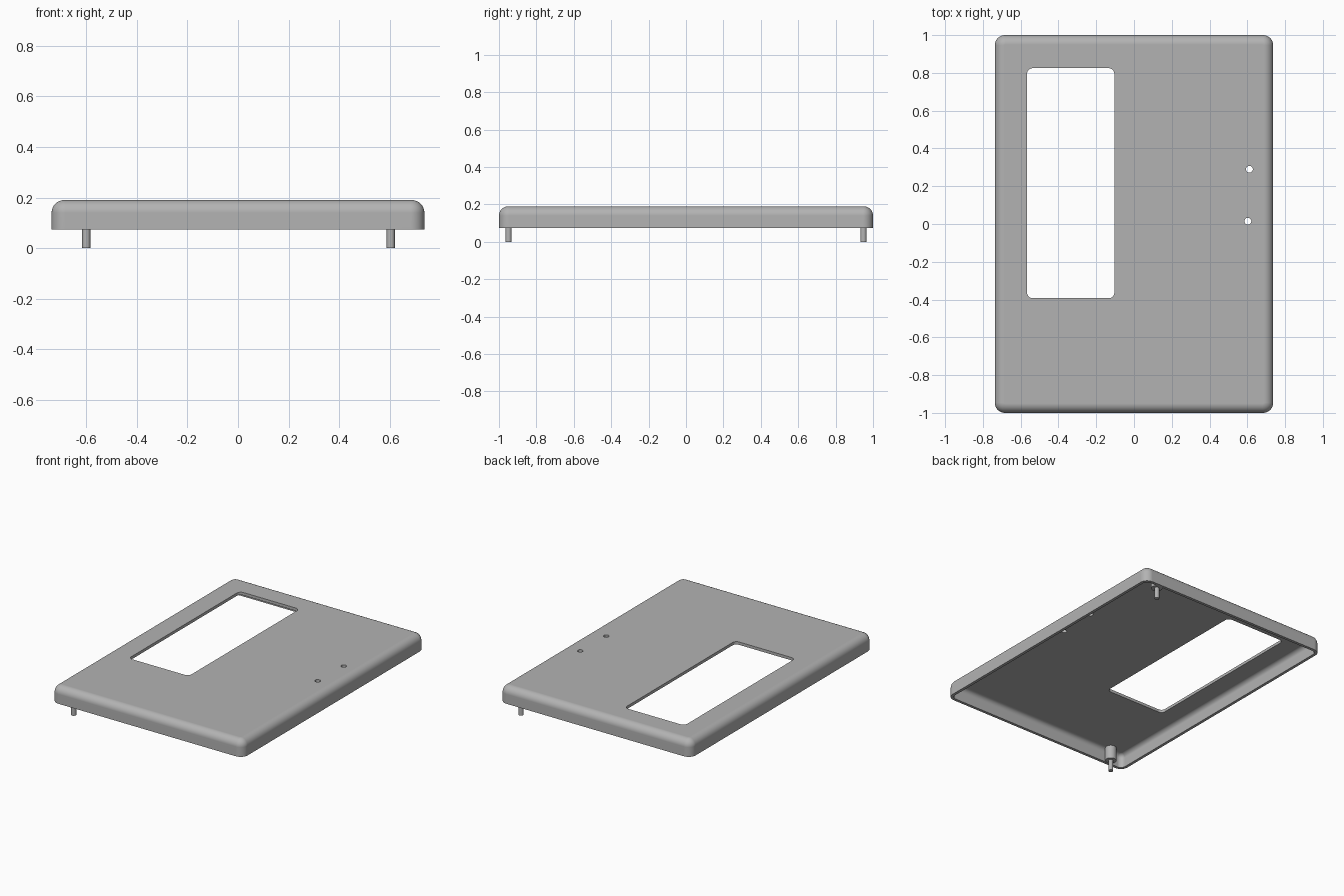
import bpy, bmesh, math

if "Cube" in bpy.data.objects:
    bpy.data.objects.remove(bpy.data.objects["Cube"])

HX, HY = 0.737, 1.0            # half width and half depth
BASE, TOP = 0.074, 0.19        # rim and top heights
WALL, FILLET = 0.02, 0.05

grey = bpy.data.materials.new("plain grey")
grey.use_nodes = True
grey.diffuse_color = (0.45, 0.45, 0.45, 1)
grey.node_tree.nodes["Principled BSDF"].inputs["Base Color"].default_value = grey.diffuse_color


def rounded_ring(bm, cx, cy, hx, hy, r, z, steps=8):
    """Vertices of one rounded rectangle."""
    ring = []
    for i, (sx, sy) in enumerate([(1, 1), (-1, 1), (-1, -1), (1, -1)]):
        for k in range(steps + 1):
            a = math.pi / 2 * (i + k / steps)
            ring.append(bm.verts.new((cx + sx * (hx - r) + r * math.cos(a),
                                      cy + sy * (hy - r) + r * math.sin(a), z)))
    return ring


def loft(name, rings_spec):
    """Closed solid through a stack of rounded rectangles."""
    bm = bmesh.new()
    rings = [rounded_ring(bm, *spec) for spec in rings_spec]
    for a, b in zip(rings, rings[1:]):
        n = len(a)
        for i in range(n):
            bm.faces.new((a[i], a[(i + 1) % n], b[(i + 1) % n], b[i]))
    bm.faces.new(rings[0])
    bm.faces.new(rings[-1])
    bmesh.ops.recalc_face_normals(bm, faces=bm.faces)
    mesh = bpy.data.meshes.new(name)
    bm.to_mesh(mesh)
    bm.free()
    mesh.materials.append(grey)
    obj = bpy.data.objects.new(name, mesh)
    bpy.context.collection.objects.link(obj)
    return obj


def cylinder(name, x, y, r, z0, z1):
    bpy.ops.mesh.primitive_cylinder_add(vertices=32, radius=r, depth=z1 - z0,
                                        location=(x, y, (z0 + z1) / 2))
    obj = bpy.context.object
    obj.name = name
    obj.data.materials.append(grey)
    return obj


def activate(obj):
    bpy.ops.object.select_all(action='DESELECT')
    obj.select_set(True)
    bpy.context.view_layer.objects.active = obj


def skin(offset, steps=8):
    """Rim-to-top rings of the filleted shell, moved inward by offset."""
    r = FILLET - offset
    specs = [(0, 0, HX - offset, HY - offset, r + 0.004, BASE)]
    for k in range(steps + 1):
        a = math.pi / 2 * k / steps
        inset = r * (1 - math.cos(a))
        specs.append((0, 0, HX - offset - inset, HY - offset - inset,
                      r + 0.004 - inset, TOP - FILLET + r * math.sin(a)))
    return specs


# Hollow cover: inner skin down to the rim, then outer skin up to the top
cover = loft("cover", skin(WALL)[::-1] + skin(0))

# Window and two small holes through the top
cutters = [loft("window_cutter", [(-0.335, 0.216, 0.231, 0.609, 0.03, z)
                                  for z in (0.12, 0.25)])]
for x, y in [(0.611, 0.29), (0.603, 0.015)]:
    cutters.append(cylinder("hole_cutter", x, y, 0.018, 0.12, 0.25))
for cutter in cutters:
    cutter.hide_render = True
    mod = cover.modifiers.new("cut", 'BOOLEAN')
    mod.operation, mod.solver, mod.object = 'DIFFERENCE', 'EXACT', cutter
    activate(cover)
    bpy.ops.object.modifier_apply(modifier=mod.name)
    bpy.data.objects.remove(cutter)

# Diagonal pair of locating pins, each on a wider boss
parts = [cover]
for side, x, y in [("front", -0.6, -0.949), ("back", 0.604, 0.949)]:
    parts.append(cylinder(side + "_boss", x, y, 0.037, BASE + 0.002, 0.17))
    parts.append(cylinder(side + "_pin", x, y, 0.016, 0, 0.1))

for part in parts:
    activate(part)
    bpy.ops.object.shade_smooth_by_angle(angle=math.radians(35))
weighted = cover.modifiers.new("even shading", 'WEIGHTED_NORMAL')
weighted.keep_sharp = True
